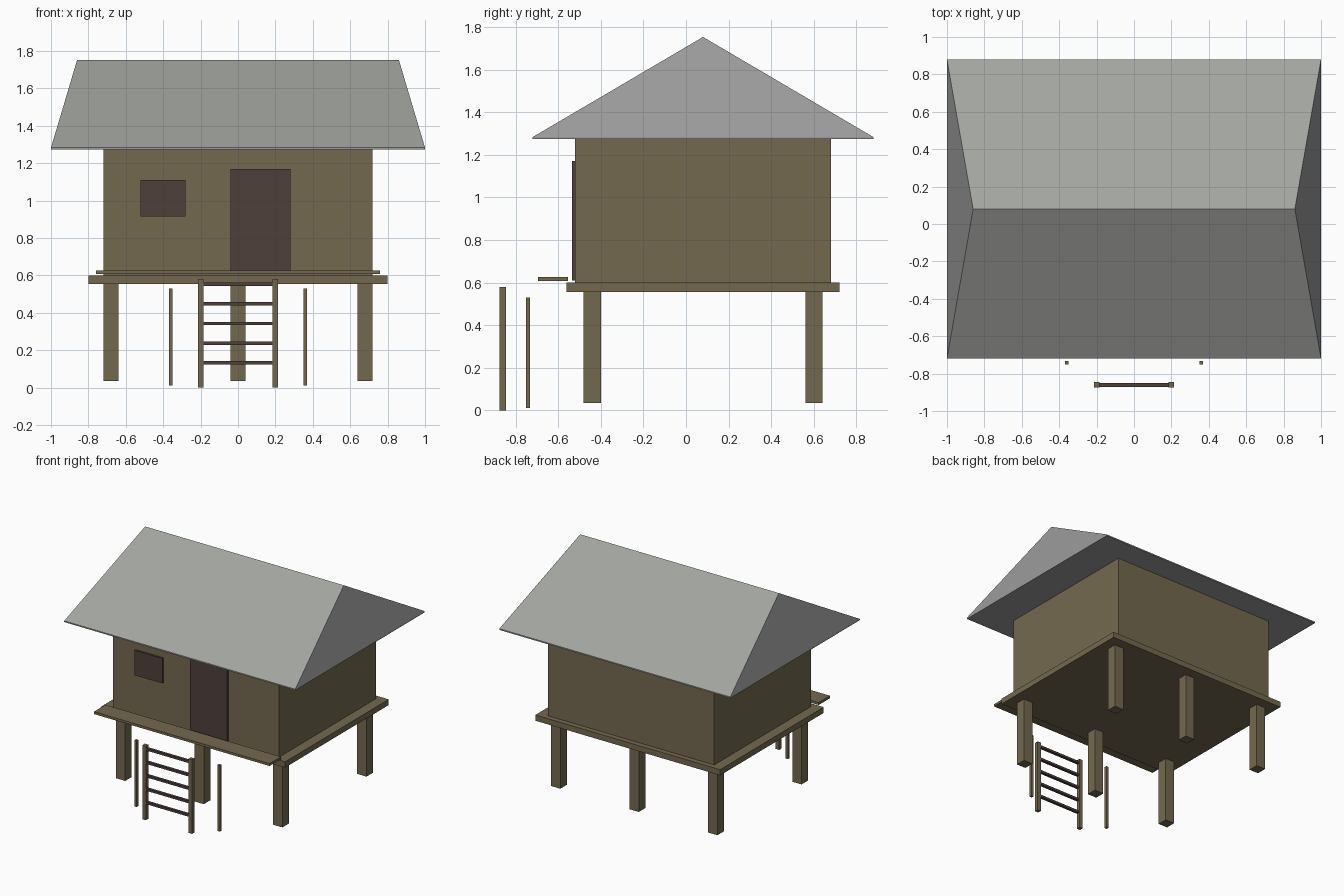
import bpy
import bmesh

cube = bpy.data.objects.get("Cube")
if cube:
    bpy.data.objects.remove(cube, do_unlink=True)


def material(name, hex_code):
    """Flat material from an sRGB hex code, stored as linear values."""
    srgb = [int(hex_code[i:i + 2], 16) / 255 for i in (0, 2, 4)]
    colour = [((c + 0.055) / 1.055) ** 2.4 for c in srgb] + [1.0]
    mat = bpy.data.materials.new(name)
    mat.use_nodes = True
    mat.diffuse_color = colour
    shader = mat.node_tree.nodes["Principled BSDF"]
    shader.inputs["Base Color"].default_value = colour
    shader.inputs["Roughness"].default_value = 0.9
    return mat


wood = material("weathered wood", "746950")
dark_wood = material("dark wood", "4E403B")
roof_grey = material("roof grey", "A3A5A0")
gable_grey = material("gable grey", "9C9C9C")


def add_object(name, bm, *mats):
    mesh = bpy.data.meshes.new(name)
    bm.to_mesh(mesh)
    bm.free()
    for mat in mats:
        mesh.materials.append(mat)
    obj = bpy.data.objects.new(name, mesh)
    bpy.context.collection.objects.link(obj)
    return obj


def box(name, xs, ys, zs, mat):
    """Box spanning the given (low, high) range on each axis."""
    bm = bmesh.new()
    bmesh.ops.create_cube(bm, size=1)
    for v in bm.verts:
        for axis, (low, high) in enumerate((xs, ys, zs)):
            v.co[axis] = high if v.co[axis] > 0 else low
    return add_object(name, bm, mat)


def around(centre, width):
    return centre - width / 2, centre + width / 2


# House body and raised platform
box("house_walls", (-0.72, 0.72), (-0.52, 0.68), (0.60, 1.275), wood)
box("floor_platform", (-0.80, 0.80), (-0.56, 0.72), (0.555, 0.60), wood)
box("front_porch_board", (-0.76, 0.76), (-0.695, -0.555), (0.608, 0.627), wood)

# Stilts in two rows of three
for row, y in (("front", -0.44), ("back", 0.60)):
    for side, x in (("right", -0.68), ("middle", 0), ("left", 0.68)):
        box(f"{row}_{side}_stilt", around(x, 0.08), around(y, 0.08), (0.035, 0.556), wood)

# Door and window shutter
box("door", (-0.04, 0.28), (-0.535, -0.518), (0.61, 1.17), dark_wood)
box("window_shutter", (-0.52, -0.28), (-0.535, -0.518), (0.915, 1.11), dark_wood)

# Ladder and the thin porch poles beside it
for side, s in (("right", -1), ("left", 1)):
    box(f"{side}_ladder_rail", around(s * 0.20, 0.03), (-0.875, -0.845), (0, 0.58), wood)
    box(f"{side}_porch_pole", around(s * 0.36, 0.02), (-0.752, -0.732), (0.012, 0.53), wood)
for i in range(5):
    box(f"ladder_rung_{i + 1}", (-0.19, 0.19), (-0.871, -0.849),
        around(0.133 + i * 0.105, 0.018), dark_wood)

# Roof: thin eave slab whose top is drawn up into a ridge with sloping ends
bm = bmesh.new()
eave, rim, ridge, middle = 1.273, 1.283, 1.753, 0.08
corners = ((-1, -0.72), (1, -0.72), (1, 0.88), (-1, 0.88))
low = [bm.verts.new((x, y, eave)) for x, y in corners]
top = [bm.verts.new((x, y, rim)) for x, y in corners]
right_end, left_end = (bm.verts.new((s * 0.86, middle, ridge)) for s in (-1, 1))
bm.faces.new(low[::-1])
for i in range(4):
    j = (i + 1) % 4
    bm.faces.new((low[i], low[j], top[j], top[i]))
bm.faces.new((top[0], top[1], left_end, right_end))
bm.faces.new((top[2], top[3], right_end, left_end))
bm.faces.new((top[1], top[2], left_end))
bm.faces.new((top[3], top[0], right_end))
bmesh.ops.recalc_face_normals(bm, faces=bm.faces)
bm.normal_update()
# Main slopes take the roof colour, the ends, rim and underside the gable colour
for f in bm.faces:
    f.material_index = 0 if f.normal.z > 0.5 else 1
add_object("roof", bm, roof_grey, gable_grey)
